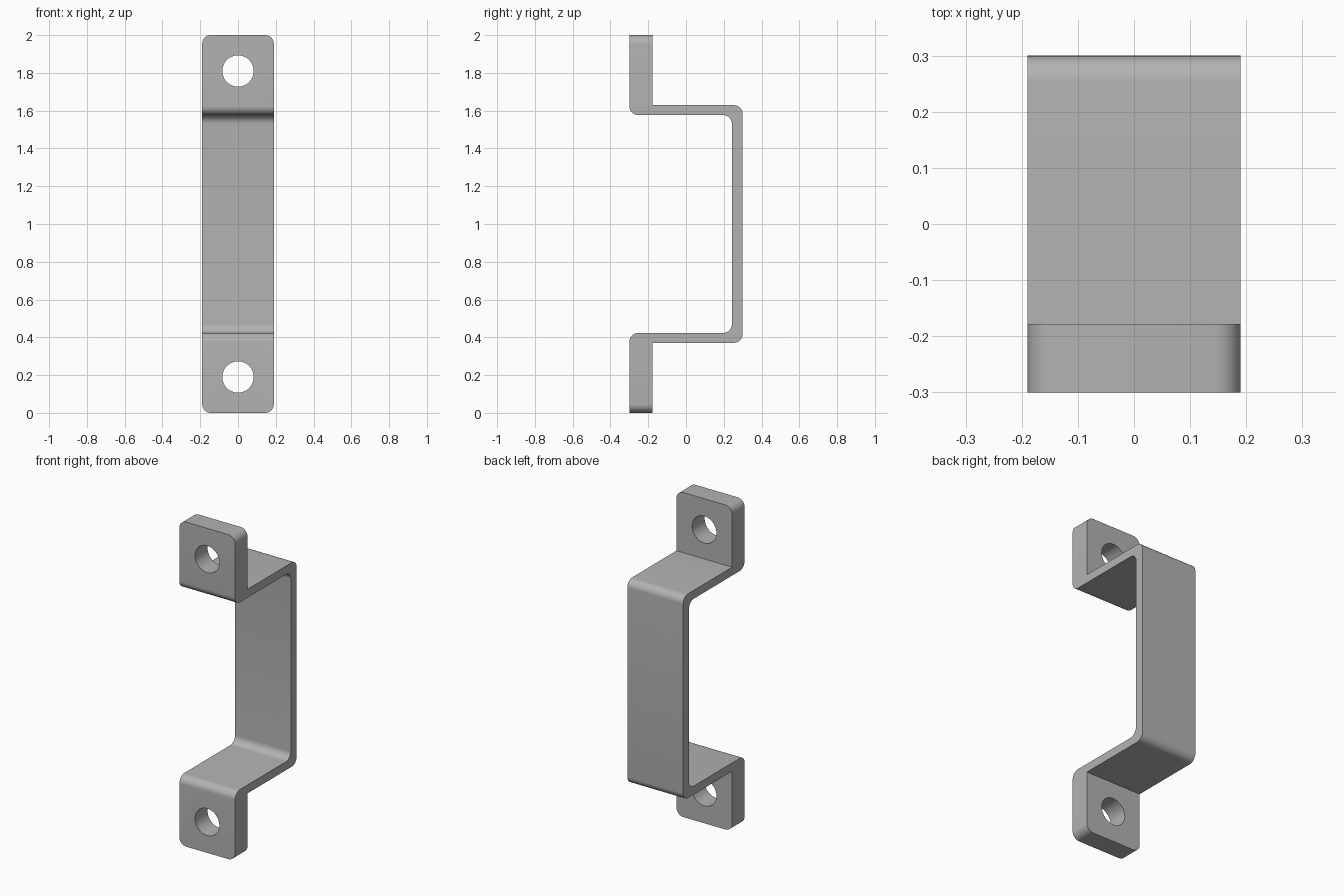
import bpy, bmesh
from math import radians

cube = bpy.data.objects.get("Cube")
if cube:
    bpy.data.objects.remove(cube, do_unlink=True)

grey = bpy.data.materials.new("plain grey")
grey.use_nodes = True
colour = (0.45, 0.45, 0.45, 1)
grey.diffuse_color = colour
grey.node_tree.nodes["Principled BSDF"].inputs["Base Color"].default_value = colour

HALF_WIDTH, FRONT, BACK, TAB_BACK = 0.19, -0.3, 0.3, -0.178
GRIP_FRONT, ARM_IN, ARM_OUT, HOLE_Z = 0.243, 0.577, 0.629, 0.81

# Strap profile (y, height from the middle): front line upward, back line downward
front = [(GRIP_FRONT, ARM_IN), (FRONT, ARM_IN), (FRONT, 1)]
back = [(TAB_BACK, 1), (TAB_BACK, ARM_OUT), (BACK, ARM_OUT)]
upper = front + back
profile = upper + [(y, -z) for y, z in reversed(upper)]

bm = bmesh.new()
side = bm.faces.new([bm.verts.new((-HALF_WIDTH, y, z + 1)) for y, z in profile])
new = bmesh.ops.extrude_face_region(bm, geom=[side])["geom"]
moved = [v for v in new if isinstance(v, bmesh.types.BMVert)]
bmesh.ops.translate(bm, verts=moved, vec=(2 * HALF_WIDTH, 0, 0))
bmesh.ops.recalc_face_normals(bm, faces=bm.faces)


def is_rounded(edge):
    a, b = (v.co for v in edge.verts)
    if abs(a.x - b.x) > 0.1:  # bends, all but the inner tab corner
        return abs(a.z - 1) < 0.9 and abs(a.y - TAB_BACK) > 0.01
    return abs(a.z - b.z) < 0.01 and abs(a.z - 1) > 0.99  # tab corners


bmesh.ops.bevel(bm, geom=[e for e in bm.edges if is_rounded(e)], offset=0.047,
                segments=8, profile=0.5, affect='EDGES')
mesh = bpy.data.meshes.new("handle_strap")
bm.to_mesh(mesh)
bm.free()
mesh.materials.append(grey)
strap = bpy.data.objects.new("handle_strap", mesh)
bpy.context.collection.objects.link(strap)

# Screw holes through both tabs
for name, sign in (("upper", 1), ("lower", -1)):
    bpy.ops.mesh.primitive_cylinder_add(
        vertices=48, radius=0.083, depth=0.3, rotation=(radians(90), 0, 0),
        location=(0, (FRONT + TAB_BACK) / 2, 1 + sign * HOLE_Z))
    cutter = bpy.context.object
    cutter.name = name + "_hole_cutter"
    cutter.data.materials.append(grey)
    cutter.hide_render = True
    cutter.hide_set(True)
    cut = strap.modifiers.new(name + "_hole", 'BOOLEAN')
    cut.operation = 'DIFFERENCE'
    cut.solver = 'EXACT'
    cut.object = cutter

# Smooth bends and holes, crisp edges
bpy.ops.object.select_all(action='DESELECT')
strap.select_set(True)
bpy.context.view_layer.objects.active = strap
for modifier in list(strap.modifiers):
    bpy.ops.object.modifier_apply(modifier=modifier.name)
for helper in [o for o in bpy.data.objects if o.name.endswith("_hole_cutter")]:
    bpy.data.objects.remove(helper, do_unlink=True)
bpy.ops.object.shade_smooth_by_angle(angle=radians(30))
